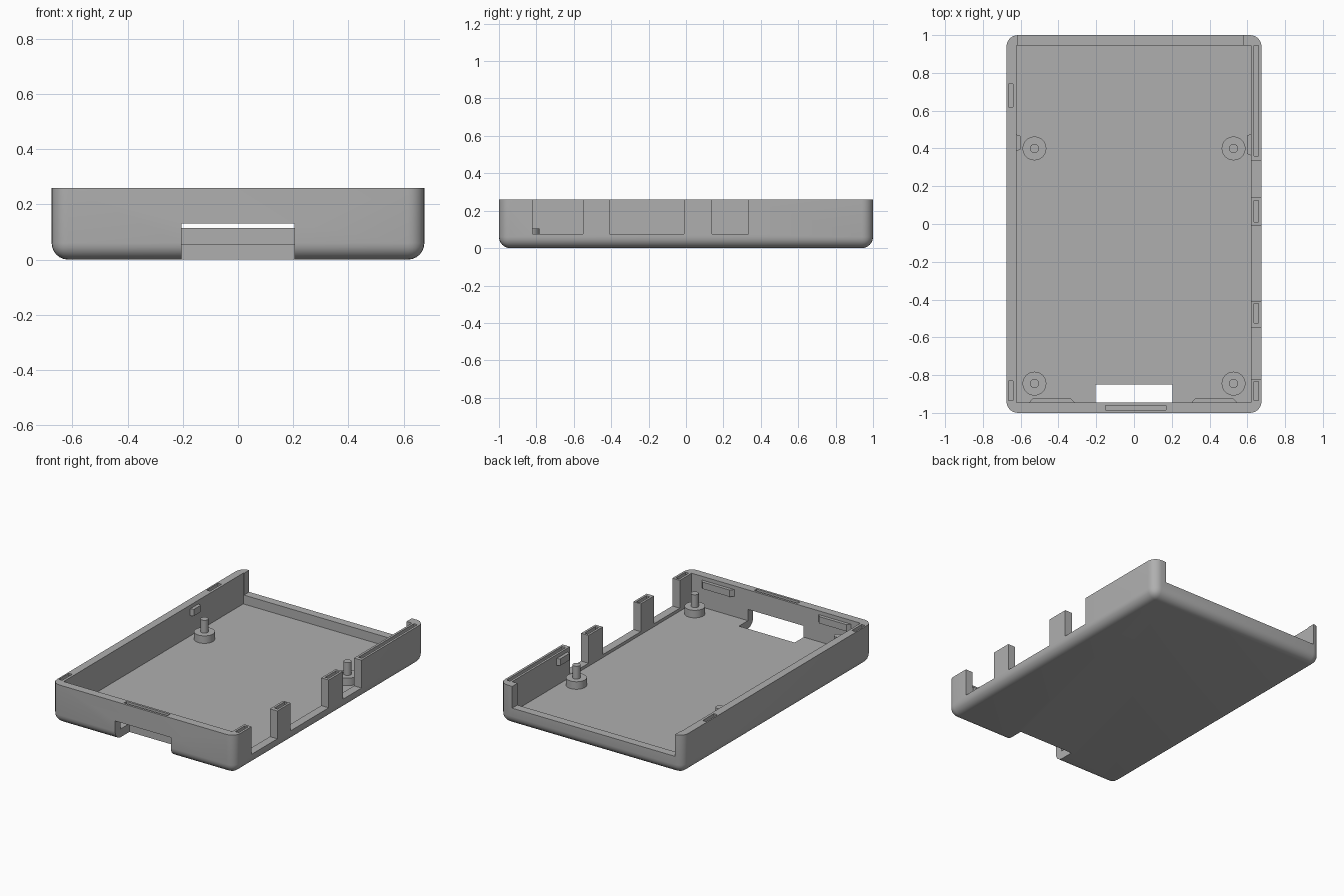
import bpy
import bmesh
from mathutils import Matrix, Vector

if "Cube" in bpy.data.objects:
    bpy.data.objects.remove(bpy.data.objects["Cube"])

HEIGHT, FLOOR = 0.26, 0.055

grey = bpy.data.materials.new("light_grey_plastic")
grey.use_nodes = True
grey.diffuse_color = (0.43, 0.43, 0.43, 1)
grey.node_tree.nodes["Principled BSDF"].inputs["Base Color"].default_value = grey.diffuse_color


def finish(name, bm):
    bmesh.ops.recalc_face_normals(bm, faces=bm.faces)
    mesh = bpy.data.meshes.new(name)
    bm.to_mesh(mesh)
    bm.free()
    mesh.materials.append(grey)
    obj = bpy.data.objects.new(name, mesh)
    bpy.context.collection.objects.link(obj)
    return obj


def box_mesh(x0, x1, y0, y1, z0, z1):
    bm = bmesh.new()
    bmesh.ops.create_cube(bm, size=1)
    lo, hi = Vector((x0, y0, z0)), Vector((x1, y1, z1))
    size = Matrix.Diagonal((*(hi - lo), 1))
    bm.transform(Matrix.Translation((lo + hi) / 2) @ size)
    return bm


def select_only(obj):
    bpy.ops.object.select_all(action='DESELECT')
    obj.select_set(True)
    bpy.context.view_layer.objects.active = obj


def smooth(obj):
    select_only(obj)
    bpy.ops.object.shade_smooth_by_angle(angle=0.6)


def cut(obj, *bounds):
    cutter = finish("cutter", box_mesh(*bounds))
    cutter.hide_render = True
    mod = obj.modifiers.new("cut", 'BOOLEAN')
    mod.operation, mod.solver, mod.object = 'DIFFERENCE', 'EXACT', cutter
    select_only(obj)
    bpy.ops.object.modifier_apply(modifier=mod.name)
    bpy.data.objects.remove(cutter)


# Tray block with rounded corners and a rounded bottom rim
bm = box_mesh(-0.675, 0.675, -1, 1, 0, HEIGHT)
rounded = [e for e in bm.edges if min(v.co.z for v in e.verts) < 0.01]
bmesh.ops.bevel(bm, geom=rounded, offset=0.06, segments=6, profile=0.5, affect='EDGES')
tray = finish("tray", bm)

# Cavity, low back wall, and front slot through wall and floor
cut(tray, -0.623, 0.62, -0.945, 0.945, FLOOR, 0.4)
cut(tray, -0.618, 0.58, 0.9, 1.1, 0.115, 0.4)
cut(tray, -0.205, 0.205, -1.1, -0.85, -0.1, 0.13)

# Port openings in the right wall
for y0, y1 in ((-0.82, -0.55), (-0.41, -0.01), (0.14, 0.335)):
    cut(tray, 0.59, 0.8, y0, y1, 0.075, 0.4)

# Shallow grooves in the top rim
for y0, y1 in ((0.36, 0.945), (0.01, 0.125), (-0.525, -0.42), (-0.935, -0.835)):
    cut(tray, 0.635, 0.66, y0, y1, 0.22, 0.4)
for y0, y1 in ((0.62, 0.74), (-0.935, -0.83)):
    cut(tray, -0.665, -0.64, y0, y1, 0.22, 0.4)
cut(tray, -0.15, 0.17, -0.985, -0.96, 0.22, 0.4)
smooth(tray)


# Snap clips: wedges that taper along the wall
def clip(name, position, axis, inward, half, depth):
    bm = bmesh.new()
    p, a, n = Vector(position), Vector(axis), Vector(inward)
    outline = ((-half, -0.005), (half, -0.005), (half * 0.8, depth), (-half * 0.8, depth))
    face = bm.faces.new([bm.verts.new(p + a * u + n * v) for u, v in outline])
    top = bmesh.ops.extrude_face_region(bm, geom=[face])
    moved = [g for g in top["geom"] if isinstance(g, bmesh.types.BMVert)]
    bmesh.ops.translate(bm, verts=moved, vec=(0, 0, 0.045))
    finish(name, bm)


clip("front_clip_right", (-0.435, -0.945, 0.19), (1, 0, 0), (0, 1, 0), 0.125, 0.022)
clip("front_clip_left", (0.425, -0.945, 0.19), (1, 0, 0), (0, 1, 0), 0.125, 0.022)
clip("side_clip_right", (-0.623, 0.43, 0.19), (0, 1, 0), (1, 0, 0), 0.045, 0.022)
clip("side_clip_left", (0.62, 0.42, 0.19), (0, 1, 0), (-1, 0, 0), 0.06, 0.022)

# Standoffs: a wide base with a locating pin
for x in (-0.527, 0.527):
    for y in (-0.845, 0.4):
        bm = bmesh.new()
        for radius, z0, z1 in ((0.063, FLOOR - 0.01, 0.105), (0.024, 0.1, 0.19)):
            bmesh.ops.create_cone(bm, cap_ends=True, segments=32, radius1=radius,
                                  radius2=radius, depth=z1 - z0,
                                  matrix=Matrix.Translation((x, y, (z0 + z1) / 2)))
        side = "left" if x > 0 else "right"
        end = "back" if y > 0 else "front"
        smooth(finish(f"standoff_{end}_{side}", bm))
